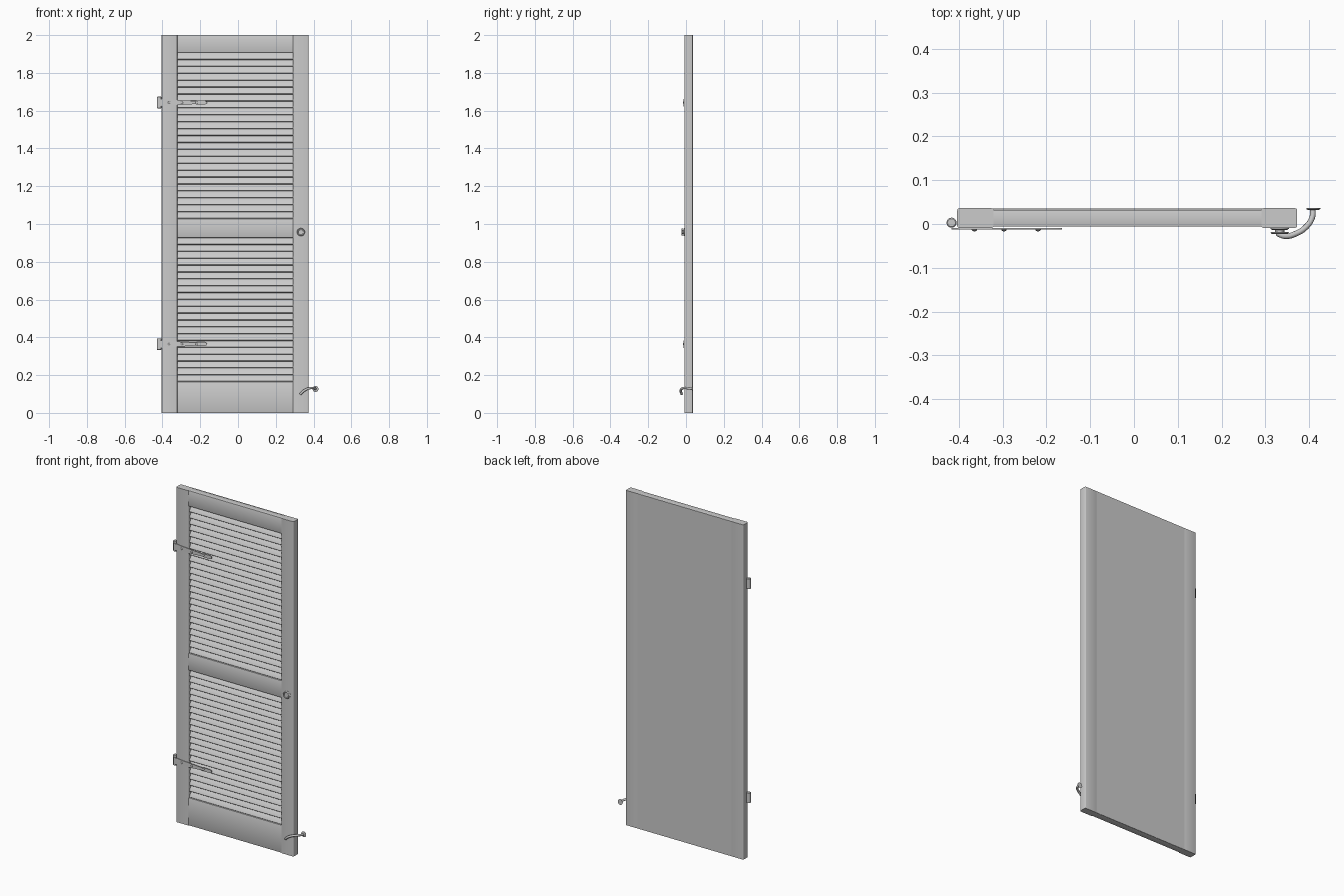
import bpy, bmesh, math
from mathutils import Matrix, Vector

if "Cube" in bpy.data.objects:
    bpy.data.objects.remove(bpy.data.objects["Cube"])


def finish(name, bm, smooth=True):
    bmesh.ops.recalc_face_normals(bm, faces=bm.faces)
    me = bpy.data.meshes.new(name)
    bm.to_mesh(me)
    bm.free()
    ob = bpy.data.objects.new(name, me)
    bpy.context.collection.objects.link(ob)
    if smooth:
        bpy.ops.object.select_all(action='DESELECT')
        ob.select_set(True)
        bpy.context.view_layer.objects.active = ob
        bpy.ops.object.shade_smooth_by_angle(angle=math.radians(35))
    return ob


def add_box(bm, lo, hi):
    lo, hi = Vector(lo), Vector(hi)
    m = Matrix.Translation((lo + hi) / 2) @ Matrix.Diagonal((*(hi - lo), 1))
    return bmesh.ops.create_cube(bm, size=1, matrix=m)['verts']


def box(name, lo, hi, axis=None, bevel=0.0, segments=3):
    """Box whose edges running along one axis are rounded."""
    bm = bmesh.new()
    add_box(bm, lo, hi)
    if bevel:
        edges = [e for e in bm.edges
                 if abs((e.verts[0].co - e.verts[1].co).normalized()[axis]) > 0.9]
        bmesh.ops.bevel(bm, geom=edges, offset=bevel, segments=segments,
                        profile=0.5, affect='EDGES')
    return finish(name, bm)


def lathe(bm, profile, origin, axis='Y', steps=24):
    """Spin (radius, distance) points about an axis through origin."""
    rings = []
    for r, d in profile:
        ring = []
        for i in range(steps):
            a = math.tau * i / steps
            c, s = r * math.cos(a), r * math.sin(a)
            p = (c, d, s) if axis == 'Y' else (c, s, d)
            ring.append(bm.verts.new(Vector(origin) + Vector(p)))
        rings.append(ring)
    for a, b in zip(rings, rings[1:]):
        for i in range(steps):
            j = (i + 1) % steps
            bm.faces.new((a[i], a[j], b[j], b[i]))
    bm.faces.new(rings[0])
    bm.faces.new(rings[-1])


FRONT, BACK = -0.009, 0.036
XL, XR = -0.321, 0.291          # opening between the stiles

# Frame: two stiles and three rails
box("stile_left", (-0.404, FRONT, 0), (XL, BACK, 2), 2, 0.005)
box("stile_right", (XR, FRONT, 0), (0.373, BACK, 2), 2, 0.005)
for name, z0, z1 in (("rail_bottom", 0, 0.165), ("rail_middle", 0.927, 1.028),
                     ("rail_top", 1.907, 2)):
    box(name, (XL - 0.002, -0.006, z0), (XR + 0.002, 0.0325, z1), 0, 0.002, 2)

# Flat backing board between the stiles
box("back_panel", (XL - 0.004, 0.0335, 0), (XR + 0.004, 0.0358, 2))


# Louvre slats, tilted with the front edge low
def slats(name, z0, z1, count):
    bm = bmesh.new()
    pitch = (z1 - z0) / count
    for i in range(count):
        vs = add_box(bm, (XL - 0.002, -0.022, -0.004), (XR + 0.002, 0.022, 0.004))
        m = (Matrix.Translation((0, 0.014, z0 + (i + 0.5) * pitch))
             @ Matrix.Rotation(math.radians(55), 4, 'X'))
        bmesh.ops.transform(bm, matrix=m, verts=vs)
    edges = [e for e in bm.edges if e.calc_length() > 0.1]
    bmesh.ops.bevel(bm, geom=edges, offset=0.0025, segments=2, profile=0.5,
                    affect='EDGES')
    finish(name, bm)


slats("slats_upper", 1.028, 1.907, 24)
slats("slats_lower", 0.165, 0.927, 21)

# Strap hinges: tapering leaf with a spade end, rivets and barrel
STRAP = [(-0.417, 0.020), (-0.385, 0.019), (-0.365, 0.016), (-0.225, 0.008),
         (-0.215, 0.011), (-0.175, 0.010), (-0.165, 0.005)]
for label, z in (("upper", 1.643), ("lower", 0.364)):
    bm = bmesh.new()
    pts = STRAP + [(x, -h) for x, h in reversed(STRAP)]
    face = bm.faces.new([bm.verts.new((x, -0.0095, z + h)) for x, h in pts])
    ext = bmesh.ops.extrude_face_region(bm, geom=[face])
    bmesh.ops.translate(bm, vec=(0, -0.0035, 0),
                        verts=[v for v in ext['geom'] if isinstance(v, bmesh.types.BMVert)])
    finish(f"hinge_strap_{label}", bm)
    bm = bmesh.new()
    for x in (-0.365, -0.297, -0.219):
        lathe(bm, [(0.006, -0.012), (0.006, -0.014), (0.004, -0.016), (0.0015, -0.0168)],
              (x, 0, z), steps=16)
    finish(f"hinge_rivets_{label}", bm)
    bm = bmesh.new()
    lathe(bm, [(0.009, -0.031), (0.0115, -0.029), (0.0115, 0.029), (0.009, 0.031)],
          (-0.417, 0.003, z), 'Z')
    finish(f"hinge_barrel_{label}", bm)

# Round pull knob: rose, neck and dished disc
bm = bmesh.new()
lathe(bm, [(0.021, -0.008), (0.021, -0.011), (0.017, -0.0135), (0.011, -0.014),
           (0.011, -0.018), (0.020, -0.0185), (0.021, -0.020), (0.019, -0.0225),
           (0.015, -0.0225), (0.013, -0.020)], (0.333, 0, 0.957), steps=32)
finish("knob", bm)

# Curved hold-back hook as a swept tube
cu = bpy.data.curves.new("hook_arm", 'CURVE')
cu.dimensions = '3D'
cu.bevel_depth = 0.0065
cu.bevel_resolution = 3
cu.resolution_u = 6
cu.use_fill_caps = True
path = [(0.409, 0.035, 0.127), (0.407, 0.014, 0.130), (0.392, -0.008, 0.132),
        (0.370, -0.022, 0.128), (0.347, -0.028, 0.116), (0.329, -0.022, 0.098)]
sp = cu.splines.new('BEZIER')
sp.bezier_points.add(len(path) - 1)
for bp, p in zip(sp.bezier_points, path):
    bp.co = p
    bp.handle_left_type = bp.handle_right_type = 'AUTO'
bpy.context.collection.objects.link(bpy.data.objects.new("hook_arm", cu))

# Hook mounting plate
bm = bmesh.new()
lathe(bm, [(0.016, 0.036), (0.016, 0.034), (0.013, 0.0325)], (0.410, 0, 0.127))
finish("hook_plate", bm)
